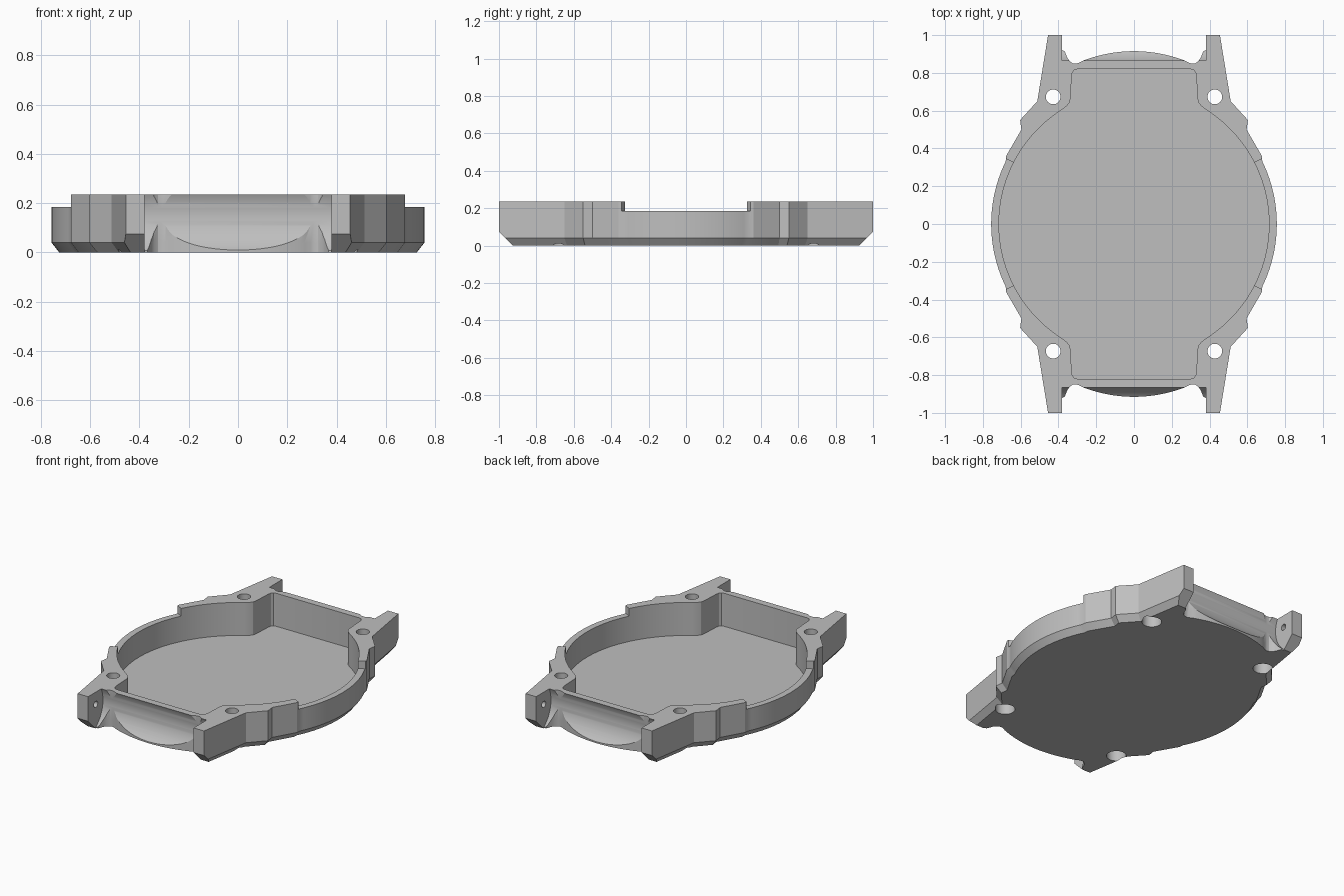
import bpy, bmesh, math
from mathutils import Vector, Matrix

old = bpy.data.objects.get("Cube")
if old:
    bpy.data.objects.remove(old, do_unlink=True)

HEIGHT, CHAMFER_Z, CHAMFER_IN = 0.235, 0.04, 0.031
FLOOR, STEP = 0.02, 0.185


def arc(radius, start, end, steps):
    angles = [math.radians(start + (end - start) * i / steps) for i in range(steps + 1)]
    return [(radius * math.cos(a), radius * math.sin(a)) for a in angles]


def mirror_quarter(points):
    """Full counter-clockwise loop from a quarter that runs from +x to +y."""
    half = points + [(-x, y) for x, y in reversed(points) if x > 1e-6]
    return half + [(x, -y) for x, y in reversed(half) if y > 1e-6]


def inset(loop, amount, keep):
    """Move each corner inwards along its mitre, except where keep(x, y) holds."""
    result = []
    for i, (x, y) in enumerate(loop):
        p, a, b = Vector((x, y)), Vector(loop[i - 1]), Vector(loop[(i + 1) % len(loop)])
        d1, d2 = (p - a).normalized(), (b - p).normalized()
        n1, n2 = Vector((-d1.y, d1.x)), Vector((-d2.y, d2.x))
        shift = (n1 + n2) / max(0.5, 1 + n1.dot(n2)) * amount
        result.append((x, y) if keep(x, y) else tuple(p + shift))
    return result


def loft(name, rings):
    """Closed solid through (loop, z) rings with equal point counts."""
    bm = bmesh.new()
    rows = [[bm.verts.new((x, y, z)) for x, y in loop] for loop, z in rings]
    count = len(rows[0])
    for low, high in zip(rows, rows[1:]):
        for i in range(count):
            j = (i + 1) % count
            bm.faces.new((low[i], low[j], high[j], high[i]))
    bm.faces.new(rows[0][::-1])
    bm.faces.new(rows[-1])
    return finish(name, bm)


def finish(name, bm):
    bmesh.ops.recalc_face_normals(bm, faces=bm.faces)
    mesh = bpy.data.meshes.new(name)
    bm.to_mesh(mesh)
    bm.free()
    obj = bpy.data.objects.new(name, mesh)
    bpy.context.collection.objects.link(obj)
    return obj


def cylinder(name, radius, length, centre, along_x=False, sides=32):
    bm = bmesh.new()
    matrix = Matrix.Translation(centre)
    if along_x:
        matrix = matrix @ Matrix.Rotation(math.pi / 2, 4, 'Y')
    bmesh.ops.create_cone(bm, cap_ends=True, segments=sides, radius1=radius,
                          radius2=radius, depth=length, matrix=matrix)
    return finish(name, bm)


def cut(target, cutter):
    cutter.hide_render = True
    mod = target.modifiers.new("cut", 'BOOLEAN')
    mod.operation, mod.solver, mod.object = 'DIFFERENCE', 'EXACT', cutter
    bpy.ops.object.select_all(action='DESELECT')
    bpy.context.view_layer.objects.active = target
    target.select_set(True)
    bpy.ops.object.modifier_apply(modifier=mod.name)
    bpy.data.objects.remove(cutter, do_unlink=True)


# Case outline: round flank, stepped shoulder, lug, then the bowed end
flank = arc(0.756, 0, 26, 14)
lug = [(0.677, 0.36), (0.596, 0.50), (0.603, 0.55), (0.512, 0.65), (0.455, 1.0), (0.38, 1.0)]
notch = [(0.38, 0.92), (0.367, 0.915), (0.352, 0.878), (0.34, 0.861), (0.325, 0.851),
         (0.31, 0.849), (0.295, 0.852)]
bow = [(x, 0.915 - 0.69 * x * x) for x in (0.27 * (1 - i / 12) for i in range(13))]
outline = mirror_quarter(flank + lug + notch + bow)
bottom = inset(outline, CHAMFER_IN, lambda x, y: abs(x) < 0.39 and abs(y) > 0.8)
case = loft("watch_case", [(bottom, 0), (outline, CHAMFER_Z), (outline, HEIGHT)])

# Open pocket: round with squared-off ends
corner = [(0.357, 0.624), (0.342, 0.642), (0.336, 0.665), (0.33, 0.785),
          (0.326, 0.803), (0.315, 0.816), (0.298, 0.82), (0, 0.82)]
pocket = mirror_quarter(arc(0.715, 0, 58, 28) + corner)
cut(case, loft("pocket_cutter", [(pocket, FLOOR), (pocket, 0.4)]))

for side in (1, -1):
    # Lowered rim on each flank
    wedge = [(0.2 * side, 0.102), (side, 0.51), (side, -0.51), (0.2 * side, -0.102)]
    cut(case, loft("rim_cutter", [(wedge, STEP), (wedge, 0.4)]))

    # Concave strap channel between the lugs
    cut(case, cylinder("strap_channel_cutter", 0.189, 0.76,
                       (0, 1.036 * side, 0.155), along_x=True, sides=96))

    # Sloped underside of the lug tips
    bm = bmesh.new()
    bmesh.ops.create_cube(bm, size=0.4)
    bmesh.ops.scale(bm, vec=(4, 1, 1), verts=bm.verts)
    spot = Vector((0, side * (0.9625 + 0.1414), 0.0375 - 0.1414))
    bmesh.ops.transform(bm, verts=bm.verts, matrix=Matrix.Translation(spot)
                        @ Matrix.Rotation(math.pi / 4, 4, 'X'))
    cut(case, finish("lug_tip_cutter", bm))

# Screw holes with counterbores, and blind spring bar holes
for sx in (1, -1):
    for sy in (1, -1):
        place = (0.428 * sx, 0.673 * sy, 0.1)
        cut(case, cylinder("screw_hole_cutter", 0.039, 0.6, place))
        cut(case, cylinder("counterbore_cutter", 0.058, 0.24, (place[0], place[1], 0)))
        cut(case, cylinder("bar_hole_cutter", 0.02, 0.08,
                           (0.38 * sx, 0.92 * sy, 0.155), along_x=True, sides=20))

# Plain grey finish
grey = bpy.data.materials.new("grey")
grey.use_nodes = True
colour = (0.52, 0.52, 0.52, 1)
grey.diffuse_color = colour
grey.node_tree.nodes["Principled BSDF"].inputs["Base Color"].default_value = colour
case.data.materials.clear()
case.data.materials.append(grey)
for face in case.data.polygons:
    face.material_index = 0

bpy.ops.object.select_all(action='DESELECT')
bpy.context.view_layer.objects.active = case
case.select_set(True)
bpy.ops.object.shade_smooth_by_angle(angle=math.radians(25))
